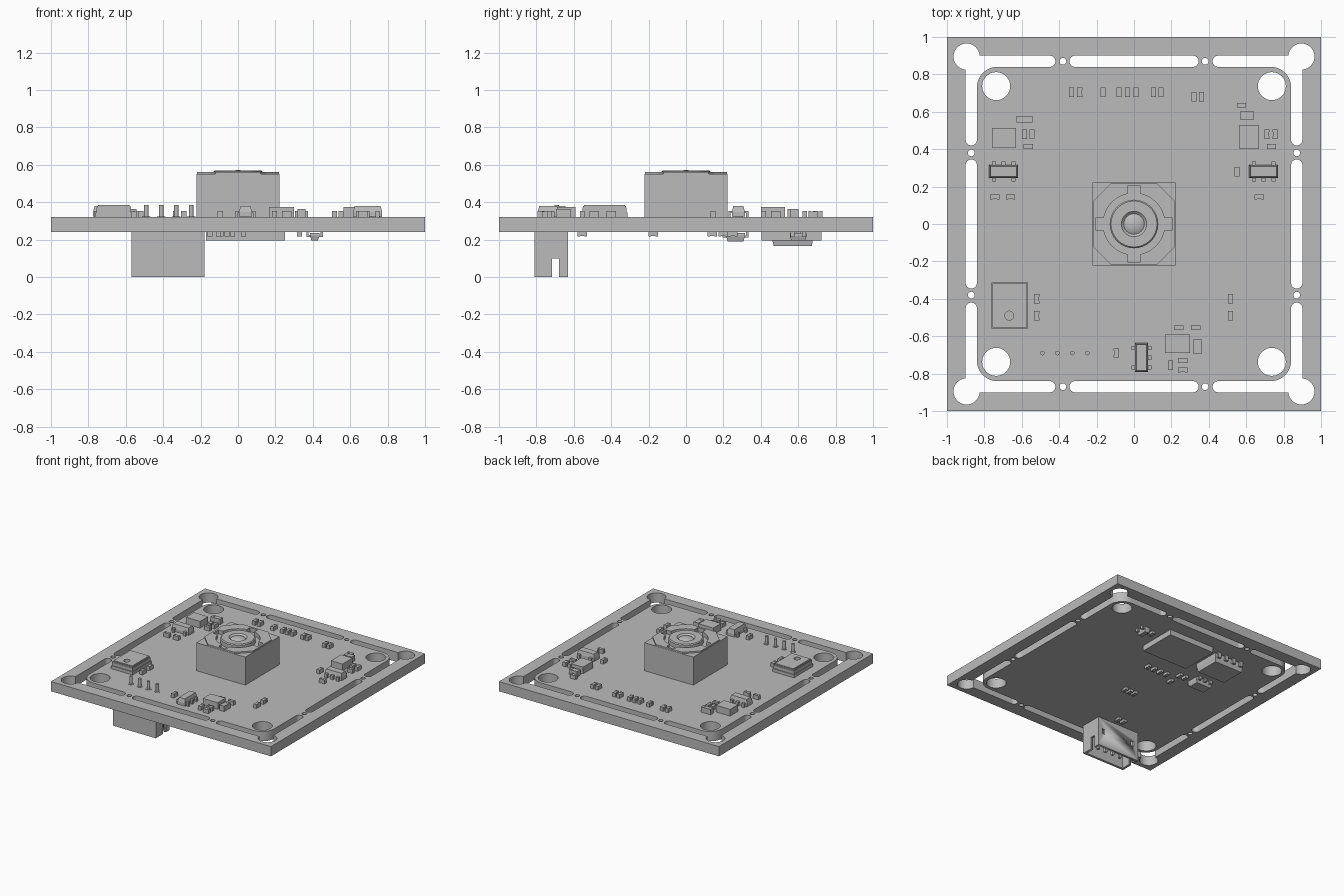
import bpy, bmesh
from math import pi, cos, sin
from mathutils import Matrix, Vector

cube = bpy.data.objects.get("Cube")
if cube:
    bpy.data.objects.remove(cube, do_unlink=True)

TOP, BOTTOM = .32, .24

grey = bpy.data.materials.new("light grey")
grey.use_nodes = True
grey.diffuse_color = (.5, .5, .5, 1)
grey.node_tree.nodes["Principled BSDF"].inputs["Base Color"].default_value = grey.diffuse_color


def finish(name, bm):
    """Turn a bmesh into a named object with the shared material."""
    bmesh.ops.remove_doubles(bm, verts=bm.verts, dist=.00005)
    bmesh.ops.recalc_face_normals(bm, faces=bm.faces)
    mesh = bpy.data.meshes.new(name)
    bm.to_mesh(mesh)
    bm.free()
    mesh.shade_smooth()
    mesh.set_sharp_from_angle(angle=pi / 6)
    mesh.materials.append(grey)
    obj = bpy.data.objects.new(name, mesh)
    bpy.context.collection.objects.link(obj)
    return obj


def arc(x, y, r, start, end, steps=16):
    angles = [start + (end - start) * i / steps for i in range(steps + 1)]
    return [(x + r * cos(a), y + r * sin(a)) for a in angles]


def circle(x, y, r):
    return arc(x, y, r, 0, 2 * pi, 32)[:-1]


def rectangle(x, y, w, d):
    return [(x + w * i / 2, y + d * j / 2) for i, j in ((-1, -1), (1, -1), (1, 1), (-1, 1))]


def turned(points, quarter):
    rot = Matrix.Rotation(quarter * pi / 2, 2)
    return [rot @ Vector(p) for p in points]


def plate(name, outlines, low, high):
    """Extruded flat shape; inner outlines become holes."""
    curve = bpy.data.curves.new(name, "CURVE")
    curve.dimensions, curve.fill_mode = "2D", "BOTH"
    curve.extrude = (high - low) / 2
    for points in outlines:
        spline = curve.splines.new("POLY")
        spline.points.add(len(points) - 1)
        for p, co in zip(spline.points, points):
            p.co = (co[0], co[1], 0, 1)
        spline.use_cyclic_u = True
    temp = bpy.data.objects.new("outline", curve)
    bpy.context.collection.objects.link(temp)
    graph = bpy.context.evaluated_depsgraph_get()
    mesh = bpy.data.meshes.new_from_object(temp.evaluated_get(graph))
    bm = bmesh.new()
    bm.from_mesh(mesh)
    bmesh.ops.translate(bm, verts=bm.verts, vec=(0, 0, (low + high) / 2))
    bpy.data.objects.remove(temp)
    bpy.data.curves.remove(curve)
    bpy.data.meshes.remove(mesh)
    return finish(name, bm)


def blocks(name, parts, x=0, y=0, z=TOP, turn=0, below=False):
    """Boxes (x, y, low, high, width, depth, taper) placed on a board side."""
    bm = bmesh.new()
    for px, py, low, high, w, d, taper in parts:
        made = bmesh.ops.create_cube(bm, size=1)["verts"]
        for v in made:
            t = taper if v.co.z > 0 else 0
            v.co = (px + v.co.x * (w - 2 * t), py + v.co.y * (d - 2 * t),
                    high if v.co.z > 0 else low)
    place = Matrix.Translation((x, y, BOTTOM if below else z)) @ Matrix.Rotation(turn, 4, "Z")
    if below:
        place = place @ Matrix.Rotation(pi, 4, "X")
    bmesh.ops.transform(bm, matrix=place, verts=bm.verts)
    return finish(name, bm)


def lathe(name, profile, x=0, y=0):
    bm = bmesh.new()
    verts = [bm.verts.new((x + r, y, z)) for r, z in profile]
    edges = [bm.edges.new(pair) for pair in zip(verts, verts[1:])]
    bmesh.ops.spin(bm, geom=verts + edges, cent=(x, y, 0), axis=(0, 0, 1),
                   angle=2 * pi, steps=32)
    return finish(name, bm)


# Board with breakaway frame slots and holes
corner_slot = (arc(.45, .87, .03, pi / 2, 3 * pi / 2) + arc(.73, .73, .11, pi / 2, 0)
               + arc(.87, .45, .03, pi, 2 * pi) + arc(.895, .895, .07, -1.5, pi - .07, 32))
side_slot = arc(.315, .87, .03, -pi / 2, pi / 2) + arc(-.315, .87, .03, pi / 2, 3 * pi / 2)
holes = []
for q in range(4):
    for shape in (corner_slot, side_slot, circle(.737, .737, .075),
                  circle(.38, .87, .018), circle(-.38, .87, .018)):
        holes.append(turned(shape, q))
plate("circuit_board", [rectangle(0, 0, 2, 2)] + holes, BOTTOM, TOP)

# Camera housing, notched opening and lens
opening = []
for q in range(4):
    opening += turned([(.203, -.035), (.203, .035)] + arc(0, 0, .165, .214, pi / 2 - .214), q)
plate("lens_housing", [rectangle(0, 0, .445, .445), opening], TOP, .55)
octagon = []
for q in range(4):
    octagon += turned([(.22, -.12), (.22, .12)], q)
plate("housing_rim", [octagon, opening], .55, .562)
plate("housing_floor", [circle(0, 0, .215)], TOP, .53)
lathe("lens", [(.13, .52), (.13, .563), (.123, .57), (.068, .57), (.055, .558),
               (.045, .564), (.025, .57), (0, .572)])


# Chip capacitors and resistors
def chip(name, x, y, w, d, h=.033, below=False):
    along = w > d
    length, width = max(w, d), min(w, d)
    end = length * .25
    parts = [(0, 0, -.002, h - .002, length * .9, width * .96, 0)]
    parts += [(s * (length - end) / 2, 0, -.002, h, end, width, 0) for s in (-1, 1)]
    blocks(name, parts, x, y, turn=0 if along else pi / 2, below=below)


upright = {.705: (-.335, -.29, -.165, -.08, -.035, .01, .105, .145), .68: (.32, .36),
           .48: (-.585, -.545, .71, .755), .28: (.55,), -.4: (-.52, .515),
           -.49: (-.52, .515), -.69: (-.095,), -.755: (.195,)}
flat = {.635: (.575,), .415: (-.565, .735), .145: (-.745, -.66, .67),
        -.555: (.24, .33), -.73: (.26,), -.78: (.26,)}
under = {.2: (.03, -.03, -.09, -.15), .14: (-.24,), .25: (-.24, -.29),
         -.175: (-.06, -.105, -.15), -.555: (-.31, -.36), .6: (.33,)}
for rows, w, d, below in ((upright, .027, .05, False), (flat, .05, .026, False),
                          (under, .027, .05, True)):
    for y, row in rows.items():
        for x in row:
            chip("small_chip", x, y, w, d, .022 if below else .033, below)
chip("left_capacitor", -.585, .56, .085, .037, .045)
chip("right_capacitor", .605, .58, .075, .043, .045)
chip("front_capacitor", .34, -.655, .043, .08, .045)


# Leaded packages: tapered body with bent legs on both long sides
def leaded(name, x, y, w, d, h, near, far, leg=.022, turn=0, below=False):
    parts = [(0, 0, h * .45, h, w, d, .008), (0, 0, .004, h * .45, w, d, 0)]
    for side, legs in ((-1, near), (1, far)):
        for px in legs:
            parts.append((px, side * (d / 2 + .004), h * .35, h * .55, leg, .016, 0))
            parts.append((px, side * (d / 2 + .013), -.002, h * .55, leg, .012, 0))
    blocks(name, parts, x, y, turn=turn, below=below)


three, two = (-.052, 0, .052), (-.052, .052)
leaded("right_regulator", .693, .28, .155, .07, .06, three, two)
leaded("left_regulator", -.697, .28, .155, .07, .06, three, two, turn=pi)
leaded("front_regulator", .04, -.715, .155, .07, .06, three, two, turn=pi / 2)
leaded("lower_regulator", -.427, .265, .15, .1, .05, three, three, below=True)
leaded("lower_transistor", .41, .6, .09, .05, .045, (0,), (-.03, .03), turn=pi / 2, below=True)
four = [i * .07 - .105 for i in range(4)]
leaded("memory_chip", -.365, .57, .27, .22, .075, four, four, .03, below=True)

# Leadless square packages
for name, x, y, w, d in (("left_inductor", -.695, .46, .13, .105),
                         ("right_inductor", .617, .465, .105, .13),
                         ("front_inductor", .232, -.64, .135, .1)):
    blocks(name, [(0, 0, -.002, .055, w, d, 0)], x, y)
blocks("processor", [(0, 0, -.002, .045, .42, .32, 0)], .04, .565, below=True)

# Sensor can with a port hole in its stepped lid
port = circle(-.667, -.49, .024)
plate("sensor_base", [rectangle(-.665, -.435, .195, .245)], TOP - .002, .345)
for inset, low, high in ((.01, .345, .372), (.016, .372, .38), (.026, .38, .386)):
    plate("sensor_lid", [rectangle(-.665, -.435, .195 - inset, .245 - inset), port], low, high)

# Header pins
for i in range(4):
    x = i * .08 - .49
    lathe("pin_pad", [(.022, TOP), (.022, .323), (0, .323)], x, -.69)
    lathe("header_pin", [(.012, TOP), (.012, .385), (0, .385)], x, -.69)

# Socket under the board: hollow shell with side slots and latch windows
shell = blocks("socket_shell", [(0, 0, 0, .242, .39, .18, 0)], -.375, -.72, 0)
cutters = [(0, 0, -.02, .19, .35, .14, 0), (0, .022, -.01, .1, .5, .036, 0),
           (.14, .1, .11, .16, .03, .06, 0), (-.14, .1, .11, .16, .03, .06, 0)]
for cut in cutters:
    cutter = blocks("socket_cutter", [cut], -.375, -.72, 0)
    cutter.hide_render = True
    mod = shell.modifiers.new("cut", "BOOLEAN")
    mod.operation, mod.solver, mod.object = "DIFFERENCE", "EXACT", cutter
    with bpy.context.temp_override(object=shell, active_object=shell):
        bpy.ops.object.modifier_apply(modifier=mod.name)
    bpy.data.objects.remove(cutter, do_unlink=True)
blocks("socket_contacts", [(px, -.02, .04, .2, .02, .02, 0) for px in four],
       -.375, -.72, 0)
